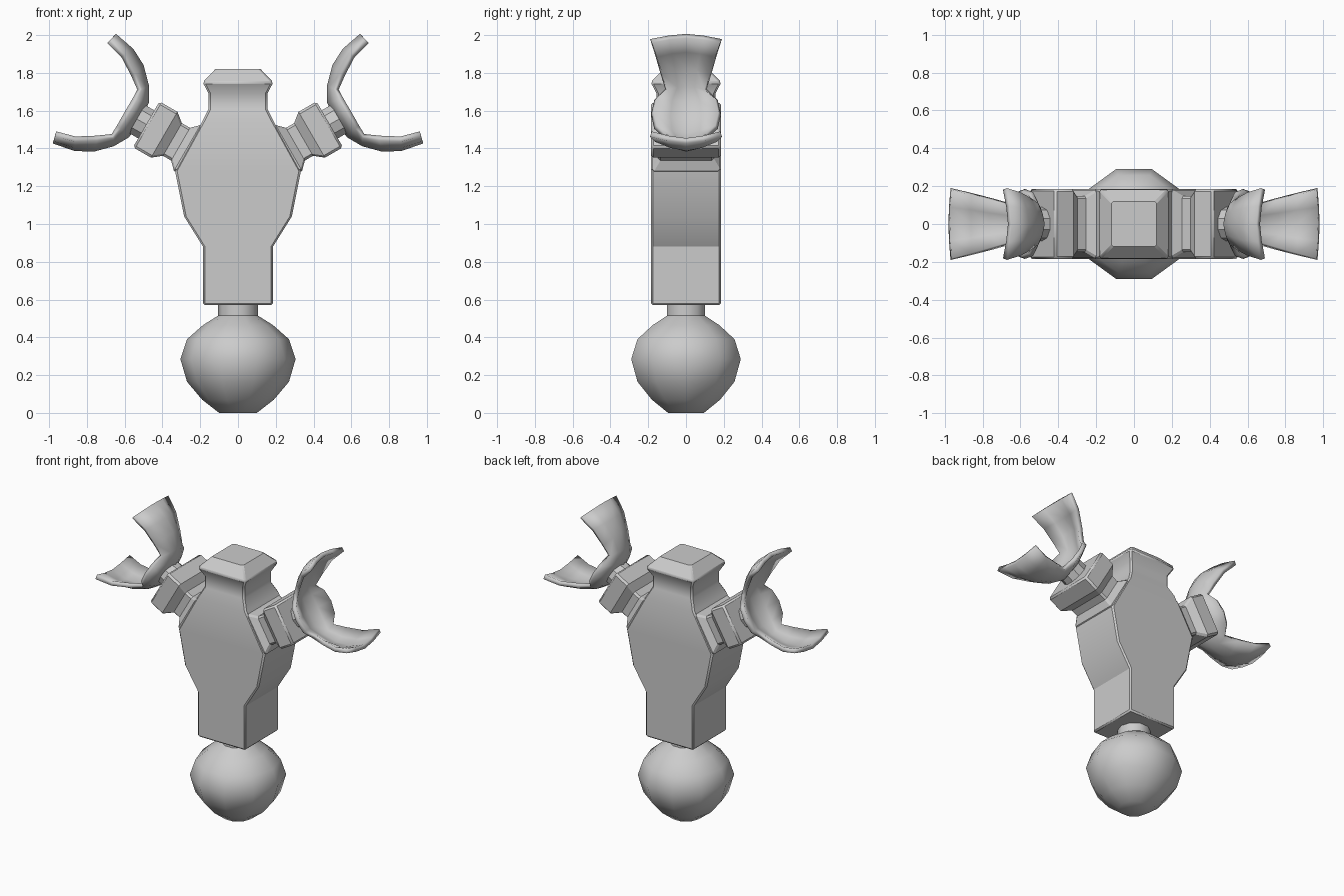
import bpy, bmesh, math
from mathutils import Vector

if "Cube" in bpy.data.objects:
    bpy.data.objects.remove(bpy.data.objects["Cube"])

C, S = math.cos(math.radians(30)), 0.5


def arm_space(p):
    # local (along arm, across y, perpendicular) -> right arm raised 30 degrees
    u, y, v = p
    return Vector((0.265 + u * C - v * S, y, 1.40 + u * S + v * C))


def finish(name, bm, recalc=True, mirror=False, thickness=0, bevel=0, angle=30):
    if recalc:
        bmesh.ops.recalc_face_normals(bm, faces=bm.faces)
    me = bpy.data.meshes.new(name)
    bm.to_mesh(me)
    bm.free()
    ob = bpy.data.objects.new(name, me)
    bpy.context.collection.objects.link(ob)
    bpy.ops.object.select_all(action='DESELECT')
    ob.select_set(True)
    bpy.context.view_layer.objects.active = ob
    bpy.ops.object.shade_smooth_by_angle(angle=math.radians(angle))
    if thickness:
        m = ob.modifiers.new("thickness", 'SOLIDIFY')
        m.thickness, m.offset = thickness, -1
    if bevel:
        m = ob.modifiers.new("bevel", 'BEVEL')
        m.width, m.segments = bevel, 1
        m.limit_method, m.angle_limit = 'ANGLE', math.radians(50)
    if mirror:
        m = ob.modifiers.new("mirror", 'MIRROR')
        origin = bpy.data.objects.new(name + "_mirror_centre", None)
        bpy.context.collection.objects.link(origin)
        origin.hide_render = True
        m.mirror_object = origin
    return ob


def loft(rings):
    # skin a stack of closed rings and cap both ends
    bm = bmesh.new()
    rows = [[bm.verts.new(p) for p in r] for r in rings]
    n = len(rows[0])
    for a, b in zip(rows, rows[1:]):
        for i in range(n):
            j = (i + 1) % n
            bm.faces.new((a[i], a[j], b[j], b[i]))
    bm.faces.new(rows[0])
    bm.faces.new(rows[-1])
    return bm


CORNERS = ((-1, -1), (1, -1), (1, 1), (-1, 1))

# ball foot with short neck, ten-sided lathe
ball = [(0.10, 0), (0.19, 0.07), (0.27, 0.165), (0.305, 0.285), (0.27, 0.39),
        (0.185, 0.465), (0.105, 0.515), (0.105, 0.60)]
finish("ball_base", loft([[(r * math.cos(k * math.pi / 5), r * math.sin(k * math.pi / 5), z)
                           for k in range(10)] for r, z in ball]), angle=40)

# body rising into shoulders, neck and head cap: z, half width, half depth
body = [(0.57, .185, .185), (0.88, .185, .185), (1.04, .285, .185), (1.28, .333, .185),
        (1.54, .19, .185), (1.61, .155, .155), (1.69, .155, .155), (1.75, .187, .187), (1.82, .12, .12)]
finish("body", loft([[(sx * hx, sy * hy, z) for sx, sy in CORNERS] for z, hx, hy in body]), bevel=0.01)

# arm sleeves: distance along arm, half height, half depth
sleeve = [(-0.08, .14, .18), (0.005, .14, .18), (0.045, .10, .148), (0.095, .10, .148),
          (0.145, .14, .185), (0.255, .14, .185)]
finish("arm_sleeves", loft([[arm_space((u, sy * hy, sv * hv)) for sv, sy in CORNERS]
                            for u, hv, hy in sleeve]), mirror=True, bevel=0.012)

# wrist pegs
finish("wrists", loft([[arm_space((u, r * math.cos(k * math.pi / 5), r * math.sin(k * math.pi / 5)))
                        for k in range(10)] for u, r in ((0.24, .09), (0.312, .09))]), mirror=True)

# cupped claws: centre (u, v), edge (u, v), half width; mirrored about the arm axis
half = [(.633, .335, .641, .298, .19), (.514, .312, .535, .268, .165), (.424, .265, .437, .205, .135),
        (.345, .185, .366, .152, .11), (.300, .105, .36, .088, .168)]
rows = half + [(.290, 0, .36, 0, .185)] + [(a, -b, c, -d, w) for a, b, c, d, w in reversed(half)]
bm = bmesh.new()
grid = []
for cu, cv, eu, ev, w in rows:
    row = []
    for t in (-1, -.5, 0, .5, 1):
        f = abs(t) ** 1.6
        row.append(bm.verts.new(arm_space((cu + (eu - cu) * f, t * w, cv + (ev - cv) * f))))
    grid.append(row)
for a, b in zip(grid, grid[1:]):
    for i in range(4):
        bm.faces.new((a[i], a[i + 1], b[i + 1], b[i]))
# outside of the cup faces back down the arm
bm.normal_update()
mid = min(bm.faces, key=lambda f: (f.calc_center_median() - arm_space((.29, 0, 0))).length)
if mid.normal.dot(Vector((C, 0, S))) > 0:
    bmesh.ops.reverse_faces(bm, faces=bm.faces)
finish("claws", bm, recalc=False, mirror=True, thickness=0.03, angle=45)
